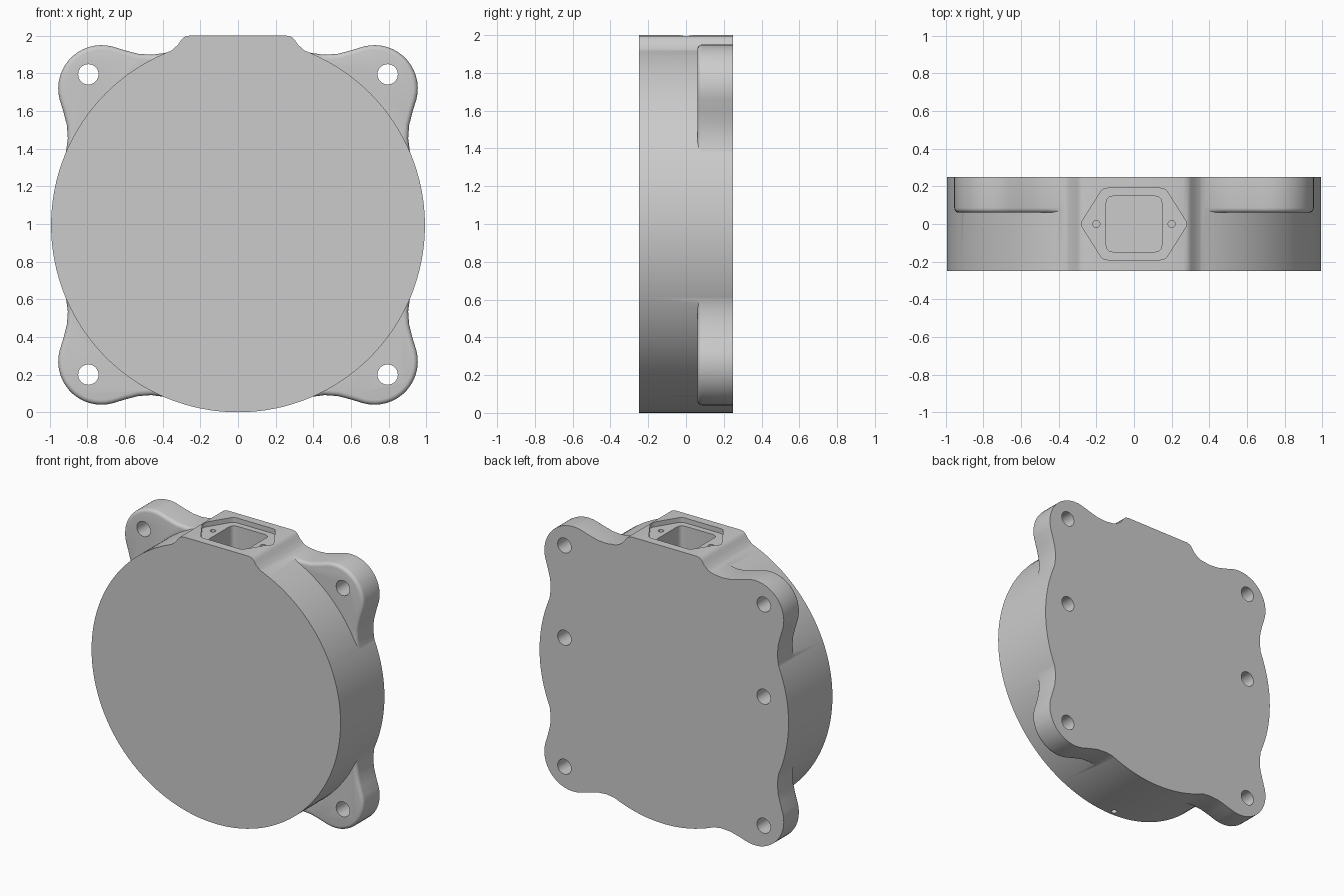
import bpy, bmesh
from math import sin, cos, radians, tau

if "Cube" in bpy.data.objects:
    bpy.data.objects.remove(bpy.data.objects["Cube"])


def prism(name, pts, lo, hi, axis='Y', bevel=0.0):
    """Extrude a 2D outline along Y (outline in x,z) or Z (outline in x,y)."""
    bm = bmesh.new()

    def at(p, d):
        return (p[0], d, p[1]) if axis == 'Y' else (p[0], p[1], d)
    a = [bm.verts.new(at(p, lo)) for p in pts]
    b = [bm.verts.new(at(p, hi)) for p in pts]
    front = bm.faces.new(a)
    bm.faces.new(b[::-1])
    n = len(pts)
    for i in range(n):
        j = (i + 1) % n
        bm.faces.new((a[j], a[i], b[i], b[j]))
    bmesh.ops.recalc_face_normals(bm, faces=bm.faces[:])
    if bevel:
        bmesh.ops.bevel(bm, geom=list(front.edges), offset=bevel, segments=4,
                        profile=0.5, affect='EDGES', clamp_overlap=True)
    me = bpy.data.meshes.new(name)
    bm.to_mesh(me)
    bm.free()
    ob = bpy.data.objects.new(name, me)
    bpy.context.collection.objects.link(ob)
    return ob


def circle(cx, cy, r, n=32):
    return [(cx + r * cos(tau * i / n), cy + r * sin(tau * i / n)) for i in range(n)]


def rounded(corners, r, seg=5):
    """Round polygon corners with quadratic curves."""
    out, n = [], len(corners)
    for i, (x, y) in enumerate(corners):
        ends = []
        for qx, qy in (corners[i - 1], corners[(i + 1) % n]):
            d = ((qx - x) ** 2 + (qy - y) ** 2) ** 0.5
            ends.append((x + (qx - x) * r / d, y + (qy - y) * r / d))
        (ax, ay), (bx, by) = ends
        for k in range(seg + 1):
            t = k / seg
            w0, w1, w2 = (1 - t) ** 2, 2 * t * (1 - t), t * t
            out.append((w0 * ax + w1 * x + w2 * bx, w0 * ay + w1 * y + w2 * by))
    return out


def combine(target, other, op):
    m = target.modifiers.new("join", 'BOOLEAN')
    m.object, m.operation, m.solver = other, op, 'EXACT'
    bpy.context.view_layer.objects.active = target
    bpy.ops.object.modifier_apply(modifier=m.name)
    bpy.data.objects.remove(other)


# Round body
body = prism("housing", circle(0, 0.993, 0.993, 128), -0.25, 0.25)

# Back plate with four flared mounting lugs
flare = [(0.33, 0.93), (0.39, 0.913), (0.46, 0.904), (0.53, 0.909), (0.60, 0.927)]
ear = [(0.725 + 0.23 * cos(radians(a)), 0.725 + 0.23 * sin(radians(a)))
       for a in range(105, -16, -8)]
quarter = flare + ear + [(v, u) for u, v in flare[::-1]]
outline = (quarter + [(u, -v) for u, v in quarter[::-1]]
           + [(-u, -v) for u, v in quarter] + [(-u, v) for u, v in quarter[::-1]])
plate = prism("mounting_plate", [(u, 0.995 + v) for u, v in outline], 0.06, 0.25, bevel=0.025)
combine(body, plate, 'UNION')

# Flat-topped connector boss
side = [(0.30, 1.70), (0.39, 1.898), (0.35, 1.924), (0.318, 1.953),
        (0.302, 1.978), (0.285, 1.994), (0.26, 2.0)]
boss = prism("connector_boss", side + [(-x, z) for x, z in side[::-1]], -0.25, 0.25)
combine(body, boss, 'UNION')

# Hexagonal gasket recess, square socket and two screw holes in the boss
hexagon = [(-0.285, 0), (-0.165, -0.19), (0.165, -0.19), (0.285, 0), (0.165, 0.19), (-0.165, 0.19)]
square = [(-0.148, -0.148), (0.148, -0.148), (0.148, 0.148), (-0.148, 0.148)]
combine(body, prism("hex_cut", rounded(hexagon, 0.025), 1.965, 2.1, 'Z'), 'DIFFERENCE')
combine(body, prism("socket_cut", rounded(square, 0.04), 1.80, 2.1, 'Z'), 'DIFFERENCE')
for s in (-1, 1):
    combine(body, prism("screw_cut", circle(s * 0.2, 0, 0.019, 16), 1.88, 2.1, 'Z'), 'DIFFERENCE')

# Lug through-holes and two blind holes in the back
for s in (-1, 1):
    for z, start in ((0.2, -0.1), (1.795, -0.1), (1.13, 0.1)):
        combine(body, prism("bolt_cut", circle(s * 0.795, z, 0.054), start, 0.4), 'DIFFERENCE')

# Drain hole under the front
combine(body, prism("drain_cut", circle(0, -0.21, 0.02, 16), -0.1, 0.1, 'Z'), 'DIFFERENCE')

bpy.ops.object.select_all(action='DESELECT')
body.select_set(True)
bpy.context.view_layer.objects.active = body
bpy.ops.object.shade_smooth_by_angle(angle=radians(35))
